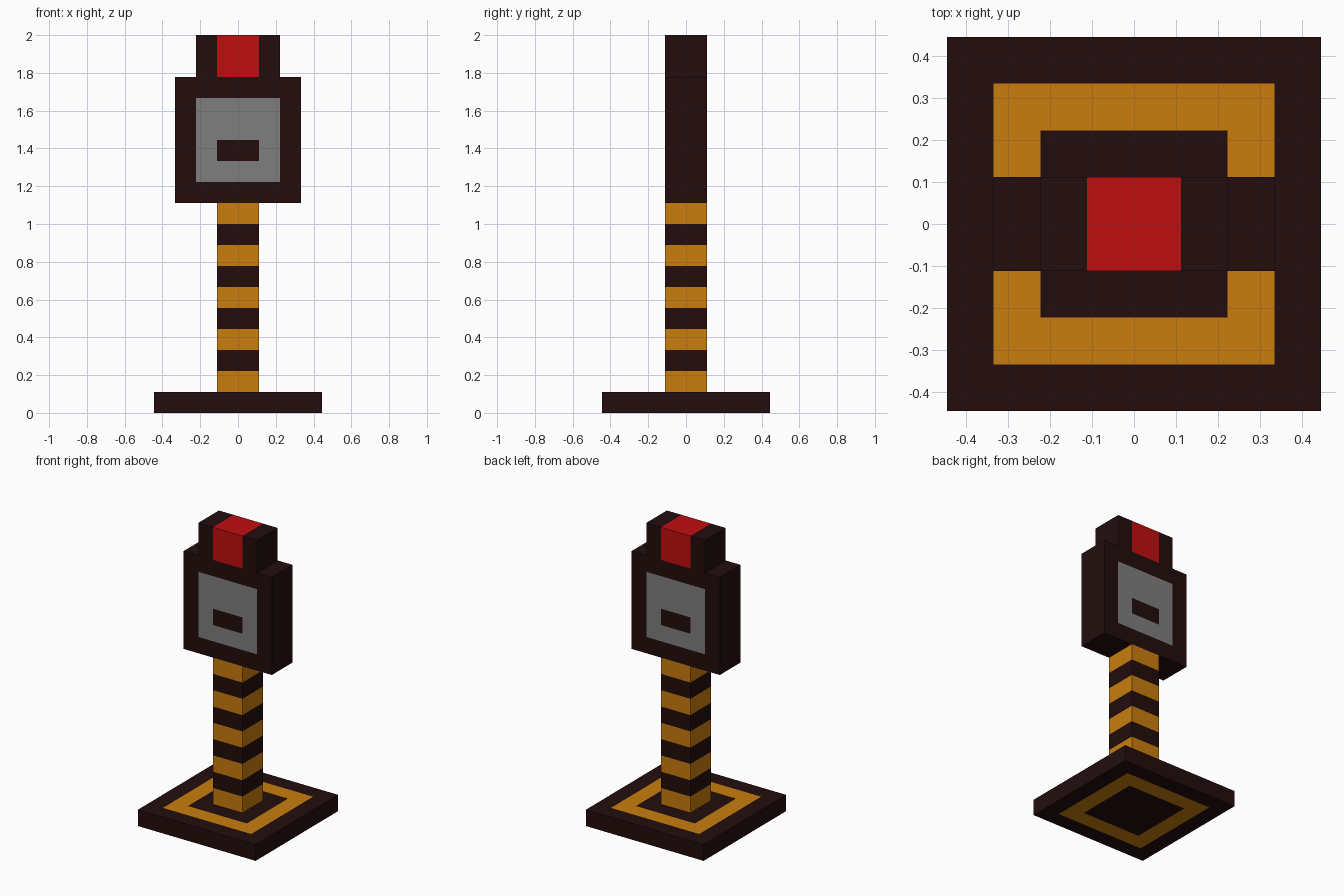
import bpy, bmesh
from mathutils import Vector

if "Cube" in bpy.data.objects:
    bpy.data.objects.remove(bpy.data.objects["Cube"])

U = 1 / 9  # one block; the model is 18 blocks tall


def material(name, rgb):
    m = bpy.data.materials.new(name)
    m.diffuse_color = (*rgb, 1)
    m.use_nodes = True
    m.node_tree.nodes["Principled BSDF"].inputs["Base Color"].default_value = m.diffuse_color
    return m


DARK, ORANGE, GREY, RED = range(4)
MATERIALS = [
    material("dark brown", (0.017, 0.004, 0.004)),
    material("warning orange", (0.578, 0.205, 0.0044)),
    material("panel grey", (0.209, 0.209, 0.209)),
    material("lamp red", (0.533, 0.0044, 0.005)),
]


def block(name, lo, hi, cuts, rule):
    """Box in block units, cut along (axis, position) planes, coloured by rule(centre, normal)."""
    lo, hi = Vector(lo), Vector(hi)
    bm = bmesh.new()
    bmesh.ops.create_cube(bm, size=1)
    for v in bm.verts:
        v.co = (lo + hi) / 2 + v.co * (hi - lo)
    for axis, pos in cuts:
        n = Vector((0, 0, 0))
        n[axis] = 1
        bmesh.ops.bisect_plane(bm, geom=bm.verts[:] + bm.edges[:] + bm.faces[:],
                               plane_co=n * pos, plane_no=n, dist=1e-5)
    bm.normal_update()
    for f in bm.faces:
        f.material_index = rule(f.calc_center_median(), f.normal)
    bmesh.ops.scale(bm, vec=(U, U, U), verts=bm.verts)
    mesh = bpy.data.meshes.new(name)
    bm.to_mesh(mesh)
    bm.free()
    for m in MATERIALS:
        mesh.materials.append(m)
    obj = bpy.data.objects.new(name, mesh)
    bpy.context.collection.objects.link(obj)
    return obj


# Base plate: orange square ring on top and underside
def base_rule(c, n):
    ring = 2 < max(abs(c.x), abs(c.y)) < 3
    return ORANGE if abs(n.z) > 0.5 and ring else DARK


block("base", (-4, -4, 0), (4, 4, 1),
      [(a, p) for a in (0, 1) for p in (-3, -2, 2, 3)], base_rule)

# Striped post: orange on odd blocks
block("post", (-1, -1, 1), (1, 1, 10), [(2, z) for z in range(2, 10)],
      lambda c, n: ORANGE if int(c.z + 1e-4) % 2 else DARK)


# Signal head: grey panel with a dark slot, front and back
def head_rule(c, n):
    panel = abs(c.x) < 2 and 11 < c.z < 15
    slot = abs(c.x) < 1 and 12 < c.z < 13
    return GREY if abs(n.y) > 0.5 and panel and not slot else DARK


block("signal_head", (-3, -1, 10), (3, 1, 16),
      [(0, p) for p in (-2, -1, 1, 2)] + [(2, z) for z in (11, 12, 13, 15)], head_rule)

# Lamp on top: red centre between dark cheeks
block("lamp", (-2, -1, 16), (2, 1, 18), [(0, -1), (0, 1)],
      lambda c, n: RED if abs(c.x) < 1 else DARK)
